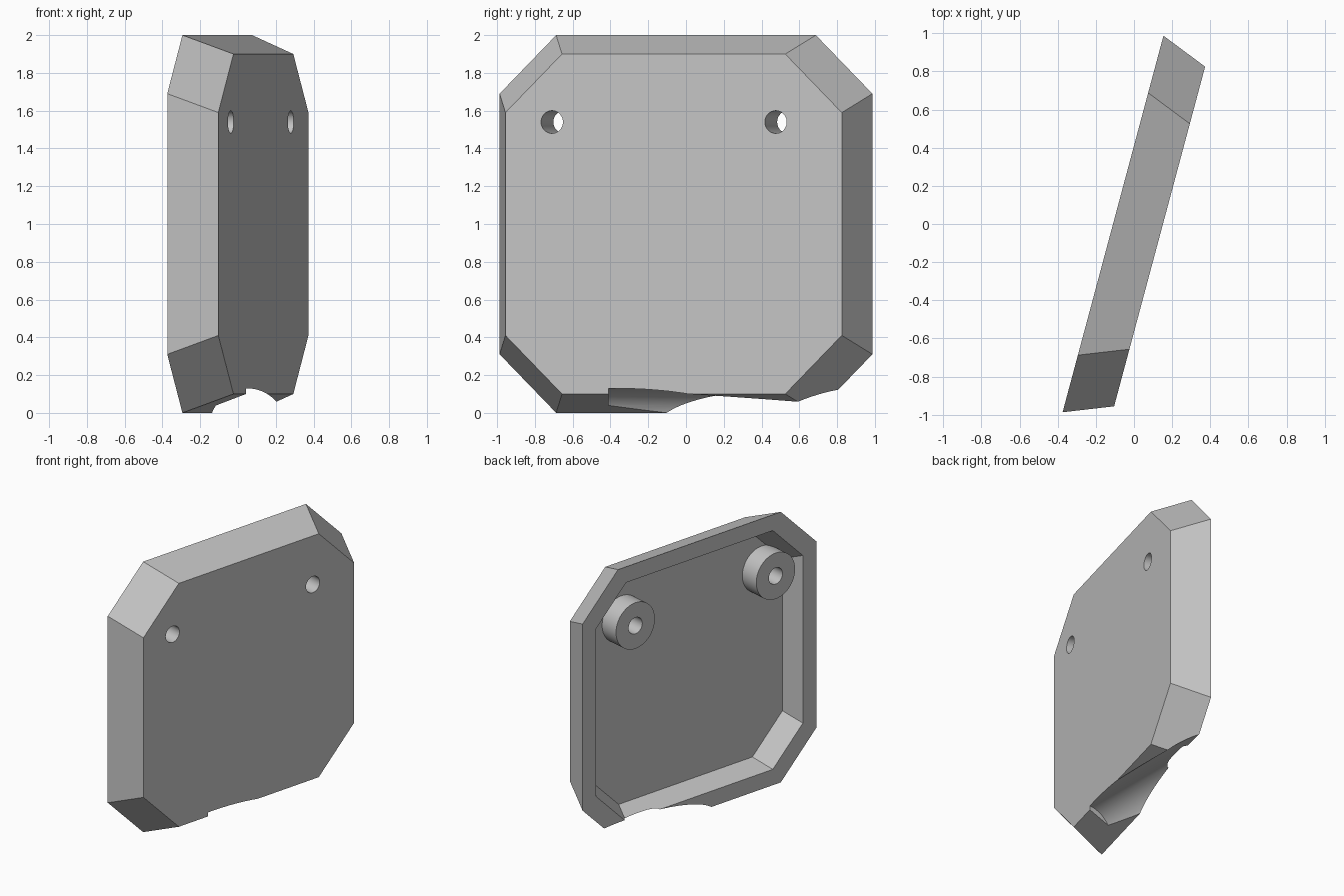
import bpy, bmesh, math
from mathutils import Matrix

cube = bpy.data.objects.get("Cube")
if cube:
    bpy.data.objects.remove(cube, do_unlink=True)

grey = bpy.data.materials.new("plain grey")
grey.use_nodes = True
grey.diffuse_color = (0.55, 0.55, 0.55, 1)
grey.node_tree.nodes["Principled BSDF"].inputs["Base Color"].default_value = (0.55, 0.55, 0.55, 1)

# Cover frame: local x is depth from the open back, y runs along the cover
FRAME = Matrix.Translation((-0.11, 0, 0)) @ Matrix.Rotation(math.radians(-15), 4, "Z")
DEPTH, FLOOR = 0.253, 0.145
BOSSES = (-0.667, 0.56)
BOSS_Z = 1.54


def make_object(name, bm):
    bmesh.ops.recalc_face_normals(bm, faces=bm.faces[:])
    mesh = bpy.data.meshes.new(name)
    bm.to_mesh(mesh)
    bm.free()
    mesh.materials.append(grey)
    obj = bpy.data.objects.new(name, mesh)
    bpy.context.collection.objects.link(obj)
    return obj


def cylinder(name, frame, radius, start, end):
    """Cylinder along the frame's local x axis."""
    bm = bmesh.new()
    place = frame @ Matrix.Translation(((start + end) / 2, 0, 0)) @ Matrix.Rotation(math.pi / 2, 4, "Y")
    bmesh.ops.create_cone(bm, cap_ends=True, segments=64, radius1=radius,
                          radius2=radius, depth=end - start, matrix=place)
    return make_object(name, bm)


def cut(obj, cutter):
    mod = obj.modifiers.new("cut", "BOOLEAN")
    mod.operation = "DIFFERENCE"
    mod.solver = "EXACT"
    mod.object = cutter
    bpy.context.view_layer.objects.active = obj
    bpy.ops.object.modifier_apply(modifier=mod.name)


def octagon(bm, depth, half_y, half_z, chamfer):
    y, z = half_y - chamfer, half_z - chamfer
    points = [(y, half_z), (half_y, z), (half_y, -z), (y, -half_z),
              (-y, -half_z), (-half_y, -z), (-half_y, z), (-y, half_z)]
    return [bm.verts.new(FRAME @ Matrix.Translation((depth, p, 1 + q)).translation) for p, q in points]


# Tapered cover: front face, outer walls, flat rim, recess walls, floor
bm = bmesh.new()
rings = [octagon(bm, DEPTH, 0.922, 0.9, 0.31),
         octagon(bm, 0, 1.022, 1.0, 0.31),
         octagon(bm, 0, 0.905, 0.883, 0.263),
         octagon(bm, FLOOR, 0.848, 0.826, 0.263)]
for a, b in zip(rings, rings[1:]):
    for i in range(8):
        j = (i + 1) % 8
        bm.faces.new((a[i], a[j], b[j], b[i]))
bm.faces.new(rings[0])
bm.faces.new(rings[-1])
cover = make_object("cover_shell", bm)

# Round groove scooped from the lower edge
groove_frame = Matrix.Translation((0.05, 0, -0.07)) @ Matrix.Rotation(math.pi / 2, 4, "Z")
groove = cylinder("groove_cutter", groove_frame, 0.2, -0.41, 1.2)
cut(cover, groove)
cutters = [groove]
parts = [cover]

# Screw bosses with holes through to the front
for side, y in zip(("front", "back"), BOSSES):
    place = FRAME @ Matrix.Translation((0, y, BOSS_Z))
    boss = cylinder(side + "_screw_boss", place, 0.17, 0, FLOOR + 0.02)
    hole = cylinder(side + "_hole_cutter", place, 0.06, -0.2, DEPTH + 0.2)
    cut(cover, hole)
    cut(boss, hole)
    parts.append(boss)
    cutters.append(hole)

for cutter in cutters:
    bpy.data.objects.remove(cutter, do_unlink=True)

# Smooth round walls, crisp edges
bpy.ops.object.select_all(action="DESELECT")
for part in parts:
    part.select_set(True)
bpy.context.view_layer.objects.active = cover
bpy.ops.object.shade_smooth_by_angle(angle=math.radians(20))
